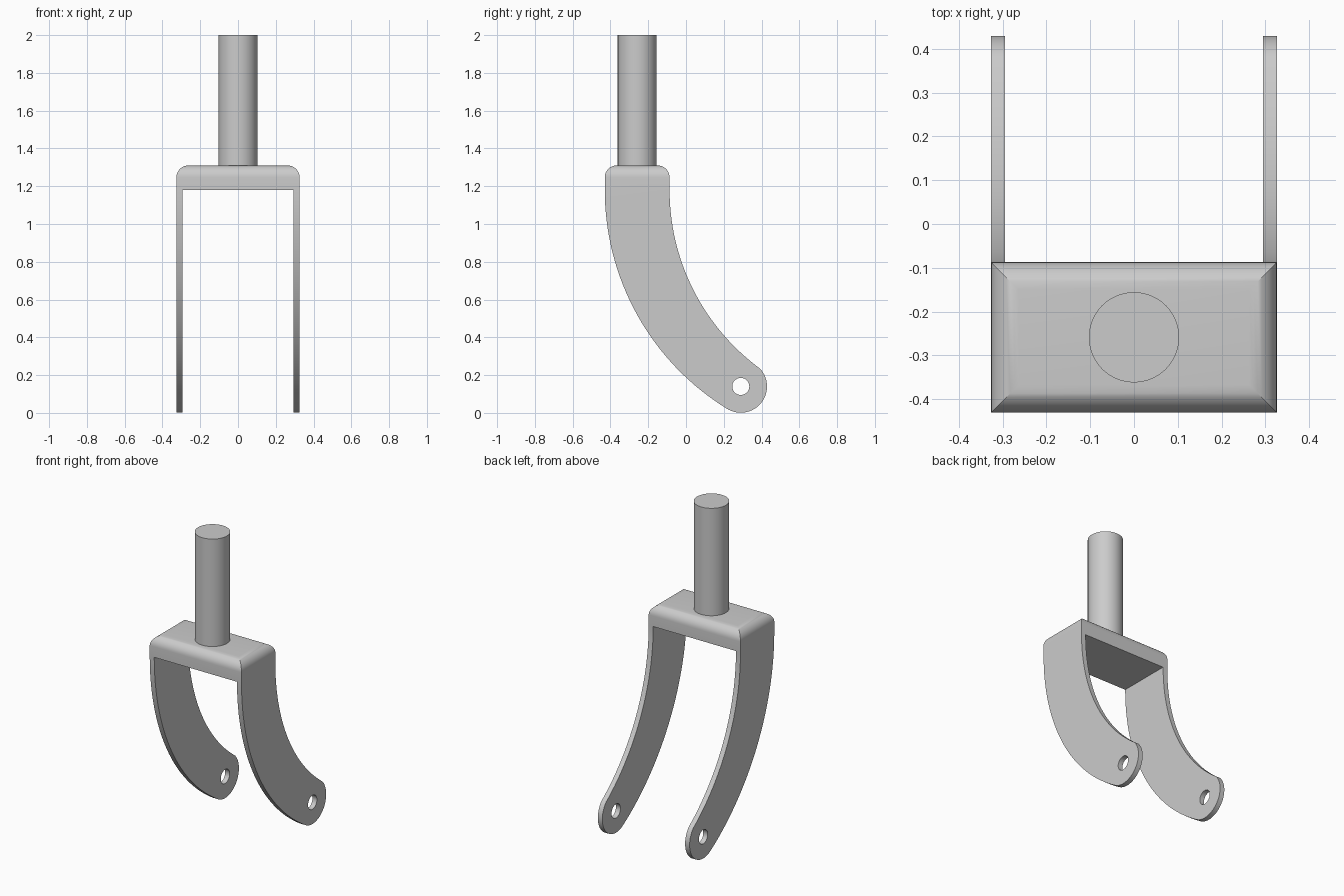
import bpy, bmesh
from math import sin, cos, atan2, pi
from mathutils import Matrix

if "Cube" in bpy.data.objects:
    bpy.data.objects.remove(bpy.data.objects["Cube"], do_unlink=True)

HALF_W, INNER_W = 0.326, 0.294        # outer and inner half widths
FRONT, BACK = -0.43, -0.087           # crown depth
CROWN_LOW, CROWN_TOP, ROUND = 1.18, 1.31, 0.063
EYE_Y, EYE_Z, EYE_R, HOLE_R = 0.29, 0.14, 0.139, 0.045
STEM_R = 0.103

grey = bpy.data.materials.new("light_grey_metal")
grey.use_nodes = True
grey.diffuse_color = (0.6, 0.6, 0.6, 1)
grey.node_tree.nodes["Principled BSDF"].inputs["Base Color"].default_value = grey.diffuse_color


def make(name, bm):
    bmesh.ops.recalc_face_normals(bm, faces=bm.faces)
    mesh = bpy.data.meshes.new(name)
    bm.to_mesh(mesh)
    bm.free()
    mesh.materials.append(grey)
    ob = bpy.data.objects.new(name, mesh)
    bpy.context.collection.objects.link(ob)
    return ob


def cylinder(name, radius, length, matrix):
    bm = bmesh.new()
    bmesh.ops.create_cone(bm, cap_ends=True, segments=64, radius1=radius,
                          radius2=radius, depth=length, matrix=matrix)
    return make(name, bm)


def arc(cy, cz, radius, start, end, steps):
    angles = [start + (end - start) * i / steps for i in range(steps + 1)]
    return [(cy + radius * cos(a), cz + radius * sin(a)) for a in angles]


def select_only(ob):
    bpy.ops.object.select_all(action='DESELECT')
    ob.select_set(True)
    bpy.context.view_layer.objects.active = ob


# Side outline: front curve down, round end, rear curve up, crown top
front_c, rear_c = 0.93, 1.086
front_end = atan2(-1.157, -0.712) + 2 * pi
rear_end = atan2(-0.937, -0.706) + 2 * pi
outline = arc(front_c, CROWN_LOW, front_c - FRONT, pi, front_end, 32)
outline += arc(EYE_Y, EYE_Z, EYE_R, front_end, 2 * pi + 0.86, 32)[1:-1]
outline += arc(rear_c, CROWN_LOW, rear_c - BACK, rear_end, pi, 32)
outline += [(BACK, CROWN_TOP), (FRONT, CROWN_TOP)]

# Fork body: outline extruded across the width, top edges rounded
bm = bmesh.new()
face = bm.faces.new([bm.verts.new((-HALF_W, y, z)) for y, z in outline])
grown = bmesh.ops.extrude_face_region(bm, geom=[face])
for v in grown["geom"]:
    if isinstance(v, bmesh.types.BMVert):
        v.co.x = HALF_W
top = [e for e in bm.edges if all(v.co.z > CROWN_TOP - 0.001 for v in e.verts)]
bmesh.ops.bevel(bm, geom=top, offset=ROUND, segments=10, profile=0.5, affect='EDGES')
fork = make("fork_crown_and_legs", bm)

# Cutters: wheel gap and axle hole
bm = bmesh.new()
bmesh.ops.create_cube(bm, size=2, matrix=Matrix.Translation((0, 0, CROWN_LOW - 1.5))
                      @ Matrix.Diagonal((INNER_W, 1, 1.5, 1)))
gap = make("wheel_gap_cutter", bm)
hole = cylinder("axle_hole_cutter", HOLE_R, 1,
                Matrix.Translation((0, EYE_Y, EYE_Z)) @ Matrix.Rotation(pi / 2, 4, 'Y'))
for cutter in (gap, hole):
    cutter.hide_render = True
    mod = fork.modifiers.new(cutter.name, 'BOOLEAN')
    mod.operation, mod.solver, mod.object = 'DIFFERENCE', 'EXACT', cutter
    select_only(fork)
    bpy.ops.object.modifier_apply(modifier=mod.name)
    bpy.data.objects.remove(cutter, do_unlink=True)

# Steering stem
stem = cylinder("steering_stem", STEM_R, 2 - CROWN_TOP + 0.02,
                Matrix.Translation((0, (FRONT + BACK) / 2, (2 + CROWN_TOP - 0.02) / 2)))

for ob in (fork, stem):
    select_only(ob)
    bpy.ops.object.shade_smooth_by_angle(angle=0.5)
